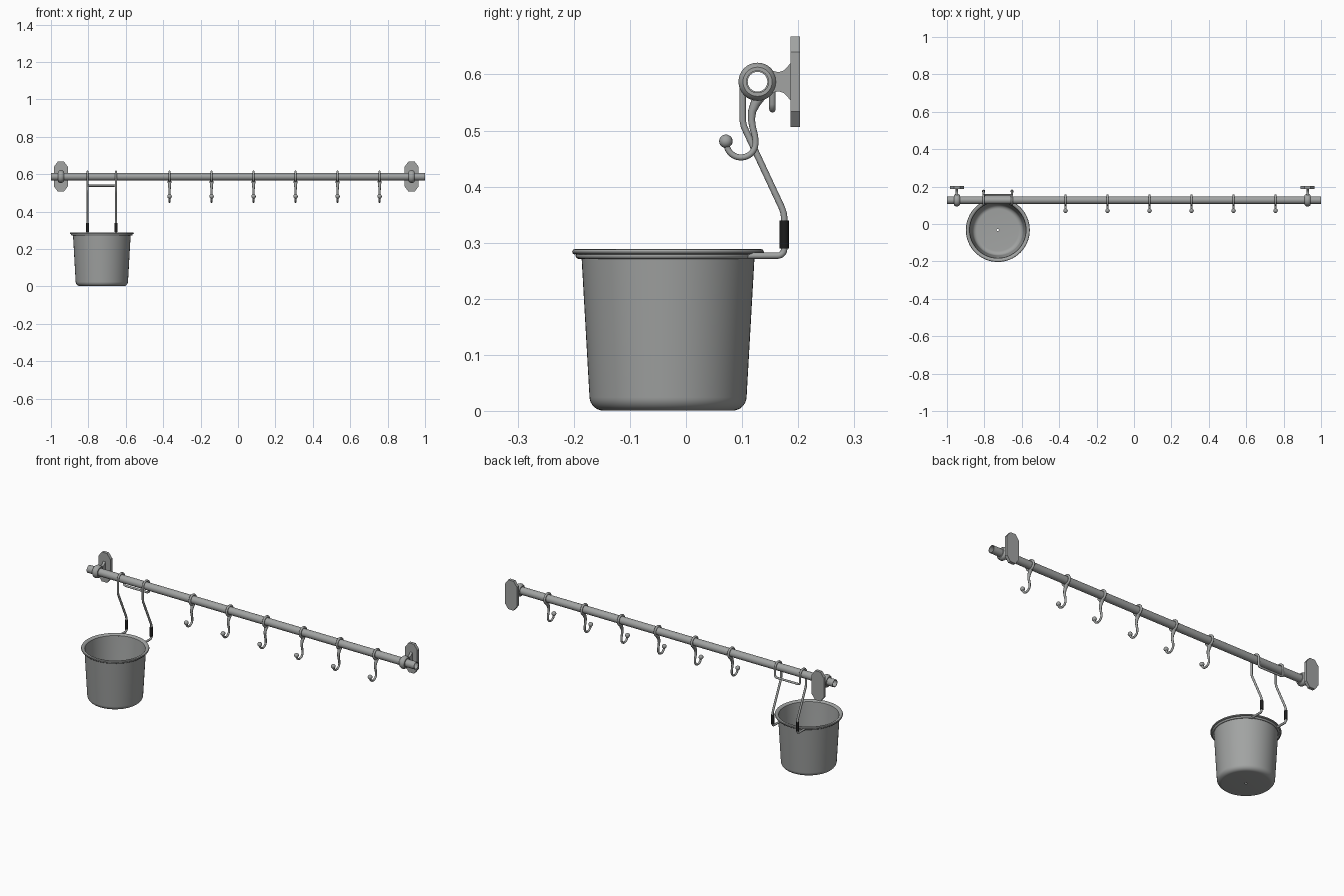
import bpy, bmesh, math
from mathutils import Vector

if "Cube" in bpy.data.objects:
    bpy.data.objects.remove(bpy.data.objects["Cube"])

RY, RZ = 0.1275, 0.587          # rail axis
PX, PY = -0.728, -0.032         # pot axis


def material(name, c):
    m = bpy.data.materials.new(name)
    m.diffuse_color = (*c, 1)
    m.use_nodes = True
    m.node_tree.nodes["Principled BSDF"].inputs["Base Color"].default_value = m.diffuse_color
    return m


GREY = material("brushed_steel", (0.36, 0.37, 0.365))
BLACK = material("black_rubber", (0.012, 0.012, 0.012))


def finish(bm, name, mat=GREY, angle=35):
    bmesh.ops.recalc_face_normals(bm, faces=bm.faces)
    me = bpy.data.meshes.new(name)
    bm.to_mesh(me)
    bm.free()
    ob = bpy.data.objects.new(name, me)
    bpy.context.collection.objects.link(ob)
    me.materials.append(mat)
    bpy.ops.object.select_all(action='DESELECT')
    ob.select_set(True)
    bpy.context.view_layer.objects.active = ob
    bpy.ops.object.shade_smooth_by_angle(angle=math.radians(angle))
    return ob


def lathe(name, profile, origin, axis='Z', n=48, closed=False, mat=GREY):
    """Spin (radius, along) points round an axis through origin."""
    bm = bmesh.new()
    rings = []
    for r, h in profile:
        ring = []
        for i in range(n):
            a = 2 * math.pi * i / n
            c, s = r * math.cos(a), r * math.sin(a)
            p = (c, s, h) if axis == 'Z' else (h, c, s)
            ring.append(bm.verts.new(Vector(p) + Vector(origin)))
        rings.append(ring)
    pairs = list(zip(rings, rings[1:])) + ([(rings[-1], rings[0])] if closed else [])
    for a, b in pairs:
        for i in range(n):
            j = (i + 1) % n
            bm.faces.new((a[i], a[j], b[j], b[i]))
    bmesh.ops.remove_doubles(bm, verts=bm.verts, dist=1e-5)
    return finish(bm, name, mat)


def circle(r, cr, ch=0.0, n=12):
    return [(cr + r * math.cos(2 * math.pi * k / n), ch + r * math.sin(2 * math.pi * k / n))
            for k in range(n)]


def arc(cy, cz, r, a0, a1, n=12):
    return [(cy + r * math.cos(math.radians(a0 + (a1 - a0) * k / n)),
             cz + r * math.sin(math.radians(a0 + (a1 - a0) * k / n))) for k in range(n + 1)]


def tube(name, pts, radii, n=12, mat=GREY):
    """Round bar along a path, one radius per point."""
    pts = [Vector(p) for p in pts]
    if not isinstance(radii, list):
        radii = [radii] * len(pts)
    bm = bmesh.new()
    rings, side = [], None
    for k, p in enumerate(pts):
        t = (pts[min(k + 1, len(pts) - 1)] - pts[max(k - 1, 0)]).normalized()
        if side is None:
            side = t.orthogonal()
        side = (side - t * side.dot(t)).normalized()
        up = t.cross(side)
        rings.append([bm.verts.new(p + radii[k] * (side * math.cos(2 * math.pi * i / n)
                      + up * math.sin(2 * math.pi * i / n))) for i in range(n)])
    for a, b in zip(rings, rings[1:]):
        for i in range(n):
            bm.faces.new((a[i], a[(i + 1) % n], b[(i + 1) % n], b[i]))
    bm.faces.new(rings[0])
    bm.faces.new(rings[-1])
    return finish(bm, name, mat, 50)


def plate(name, outline, depth):
    """Extrude a closed 3D outline by a vector."""
    bm = bmesh.new()
    f = bm.faces.new([bm.verts.new(p) for p in outline])
    ext = bmesh.ops.extrude_face_region(bm, geom=[f])
    bmesh.ops.translate(bm, vec=depth, verts=[v for v in ext['geom'] if isinstance(v, bmesh.types.BMVert)])
    return finish(bm, name)


# Hollow rail
lathe("rail", [(0.0205, -1), (0.0205, 1), (0.0175, 1), (0.0175, -1)], (0, RY, RZ), 'X', 32, True)

# Wall brackets: plate with screw holes, flared web, collar
for side, bx in (("left", -0.947), ("right", 0.928)):
    outline = [(bx + sx * w, 0.186, RZ + sz * h) for sx, sz, w, h in (
        (-1, 1, 0.016, 0.081), (1, 1, 0.016, 0.081), (1, 1, 0.037, 0.053),
        (1, -1, 0.037, 0.053), (1, -1, 0.016, 0.081), (-1, -1, 0.016, 0.081),
        (-1, -1, 0.037, 0.053), (-1, 1, 0.037, 0.053))]
    wall = plate(side + "_wall_plate", outline, (0, 0.017, 0))
    for s in (-1, 1):
        bm = bmesh.new()
        bmesh.ops.create_cone(bm, cap_ends=True, segments=16, radius1=0.008, radius2=0.008, depth=0.1)
        for v in bm.verts:
            v.co = (bx + v.co.x, 0.195 + v.co.z, RZ + s * 0.06 + v.co.y)
        cut = finish(bm, "screw_hole_cutter")
        cut.hide_render = True
        mod = wall.modifiers.new("hole", 'BOOLEAN')
        mod.operation, mod.object, mod.solver = 'DIFFERENCE', cut, 'EXACT'
        bpy.context.view_layer.objects.active = wall
        bpy.ops.object.modifier_apply(modifier=mod.name)
        bpy.data.objects.remove(cut)
    half = [(0.152, 0.020), (0.165, 0.017), (0.174, 0.020), (0.181, 0.027), (0.187, 0.034)]
    web = [(bx - 0.007, y, RZ + h) for y, h in half]
    web += [(bx - 0.007, y, RZ - h) for y, h in reversed(half)]
    plate(side + "_bracket_web", web, (0.014, 0, 0))
    lathe(side + "_bracket_collar", [(0.0205, -0.016), (0.026, -0.016), (0.031, -0.011),
          (0.034, -0.004), (0.034, 0.004), (0.031, 0.011), (0.026, 0.016), (0.0205, 0.016)],
          (bx, RY, RZ), 'X', 32, True)

# Six sliding hooks: ring, tapered curved stem, ball tip
for k in range(6):
    hx = -0.366 + k * 0.2246
    lathe(f"hook_ring_{k+1}", circle(0.0062, 0.0255), (hx, RY, RZ), 'X', 28, True)
    path = [(0.131, 0.561), (0.124, 0.549), (0.118, 0.535), (0.1165, 0.52), (0.119, 0.505),
            (0.123, 0.49)] + arc(0.098, 0.478, 0.026, 0, -180, 14)
    radii = [0.011, 0.009, 0.0075, 0.0065, 0.006, 0.0058] + [0.0055] * 15
    tube(f"hook_stem_{k+1}", [(hx, y, z) for y, z in path], radii)
    bm = bmesh.new()
    bmesh.ops.create_uvsphere(bm, u_segments=16, v_segments=10, radius=0.012)
    bmesh.ops.translate(bm, vec=(hx, 0.071, 0.481), verts=bm.verts)
    finish(bm, f"hook_ball_{k+1}")

# Pot hanger: one bent wire, mirrored side to side, joined behind the rail
WX, WR = 0.076, 0.0058
leg = [(0.10, 0.112 - 0.112 + 0.277)]
leg += arc(0.163, 0.289, 0.012, -90, 0, 6) + [(0.175, 0.345)]
leg += [(0.174, 0.353), (0.171, 0.362), (0.107, 0.499), (0.103, 0.508), (0.101, 0.518)]
leg += arc(RY, RZ, 0.0265, 180, 0, 16) + [(0.154, 0.547)]
loop = [(PX - WX, y, z) for y, z in leg]
loop += [(PX - WX + 0.003, 0.154, 0.541), (PX - WX + 0.009, 0.154, 0.538)]
loop += [(2 * PX - x, y, z) for x, y, z in reversed(loop)]
tube("pot_hanger_wire", loop, WR)
lathe("pot_support_ring", circle(WR, 0.159), (PX, PY, 0.277), closed=True)
for s, name in ((-1, "left"), (1, "right")):
    tube(name + "_grip_sleeve", [(PX + s * WX, 0.175, 0.29), (PX + s * WX, 0.175, 0.34)],
         0.0085, 16, BLACK)

# Pot: tapered wall, rounded base, rolled rim, small drain hole
outer = [(0.006, 0.001), (0.115, 0.001)] + arc(0.115, 0.026, 0.025, -90, -3, 8)
rim = [(0.154, 0.272), (0.155, 0.279), (0.166, 0.279), (0.170, 0.281), (0.171, 0.284),
       (0.169, 0.288), (0.164, 0.289), (0.156, 0.287), (0.151, 0.282), (0.150, 0.272)]
inner = arc(0.112, 0.028, 0.024, -3, -90, 8) + [(0.006, 0.004)]
lathe("pot", outer + rim + inner, (PX, PY, 0), n=64, closed=True)
